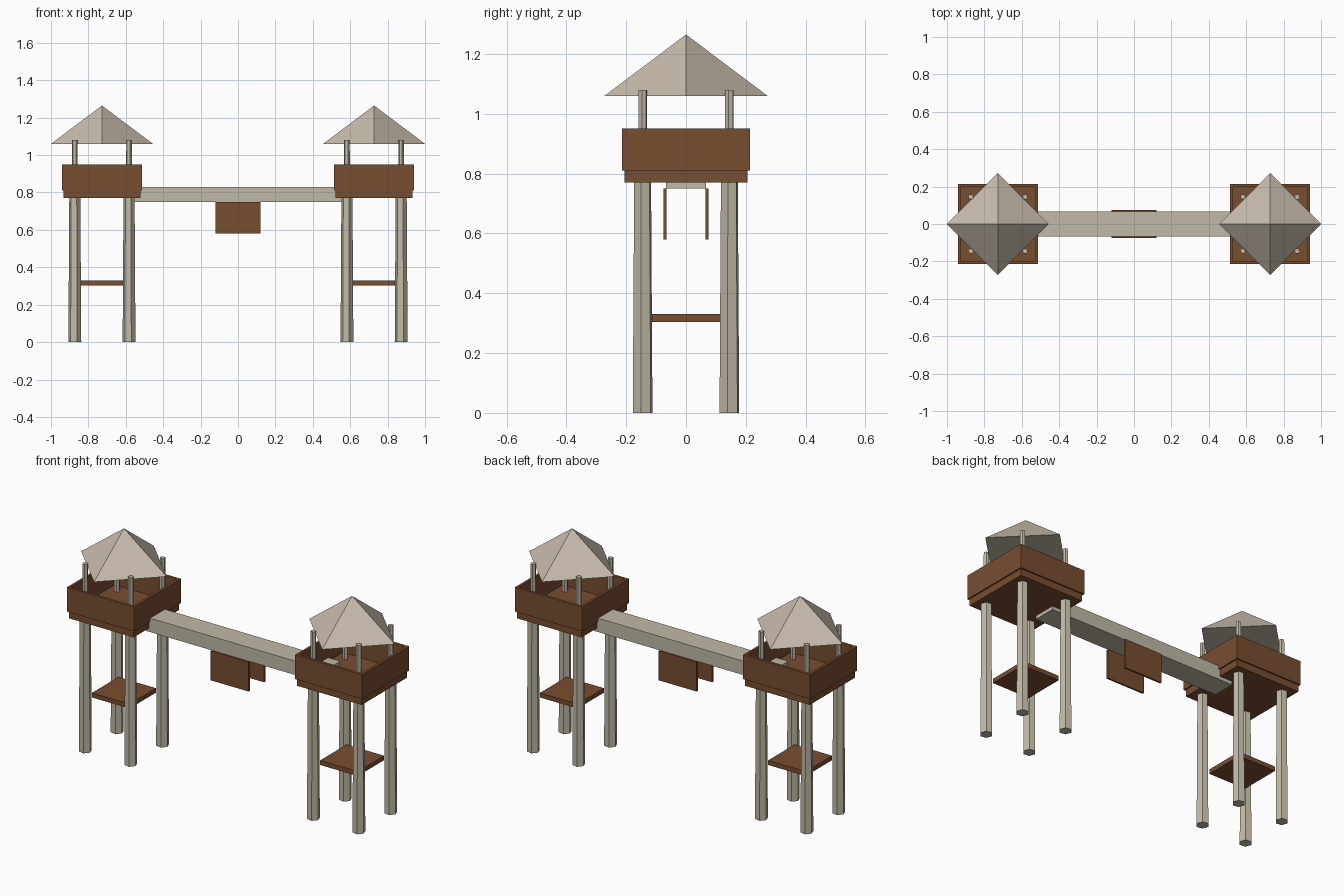
import bpy
import math
from mathutils import Matrix

if "Cube" in bpy.data.objects:
    bpy.data.objects.remove(bpy.data.objects["Cube"], do_unlink=True)


def material(name, rgb):
    mat = bpy.data.materials.new(name)
    mat.use_nodes = True
    color = (*rgb, 1.0)
    mat.diffuse_color = color
    mat.node_tree.nodes["Principled BSDF"].inputs["Base Color"].default_value = color
    return mat


BROWN = material("brown planks", (0.19, 0.075, 0.03))
PALE = material("pale timber", (0.53, 0.49, 0.39))
ROOF = material("roof beige", (0.57, 0.50, 0.41))


def finish(name, mat):
    obj = bpy.context.object
    obj.name = name
    obj.data.materials.clear()
    obj.data.materials.append(mat)
    return obj


def box(name, mat, center, size):
    bpy.ops.mesh.primitive_cube_add(size=1, location=center)
    obj = finish(name, mat)
    obj.data.transform(Matrix.Diagonal((*size, 1)))
    return obj


def pole(name, mat, x, y, z0, z1, r0, r1, sides=6, angle=20):
    """Tapered prism whose first corner points at the given angle."""
    bpy.ops.mesh.primitive_cone_add(vertices=sides, radius1=r0, radius2=r1,
                                    depth=z1 - z0, location=(x, y, (z0 + z1) / 2))
    obj = finish(name, mat)
    obj.data.transform(Matrix.Rotation(math.radians(angle), 4, "Z"))
    return obj


TOWER_X = 0.7275
LEG = 0.145

for side, label in ((-1, "right"), (1, "left")):
    cx = side * TOWER_X

    # Legs and roof posts
    for sx in (-1, 1):
        for sy in (-1, 1):
            x, y = cx + sx * LEG, sy * LEG
            pole(label + "_leg", PALE, x, y, 0, 0.78, 0.035, 0.030)
            pole(label + "_roof_post", PALE, x, y, 0.80, 1.08, 0.016, 0.015)

    # Low shelf and raised deck
    box(label + "_shelf", BROWN, (cx, 0, 0.317), (0.24, 0.24, 0.026))
    box(label + "_deck", BROWN, (cx, 0, 0.79), (0.412, 0.412, 0.04))

    # Four parapet walls
    for s in (-1, 1):
        box(label + "_wall_side", BROWN, (cx + s * 0.2065, 0, 0.88), (0.015, 0.412, 0.14))
        box(label + "_wall_end", BROWN, (cx, s * 0.2065, 0.88), (0.428, 0.015, 0.14))

    # Pyramid roof set diagonally
    pole(label + "_roof", ROOF, cx, 0, 1.06, 1.265, 0.2725, 0, sides=4, angle=0)

# Bridge beam with a hanging panel on each side
box("bridge_beam", PALE, (0, 0, 0.79), (1.21, 0.134, 0.08))
for s, label in ((-1, "front"), (1, "back")):
    box(label + "_hanging_panel", BROWN, (0, s * 0.070, 0.665), (0.242, 0.011, 0.17))
